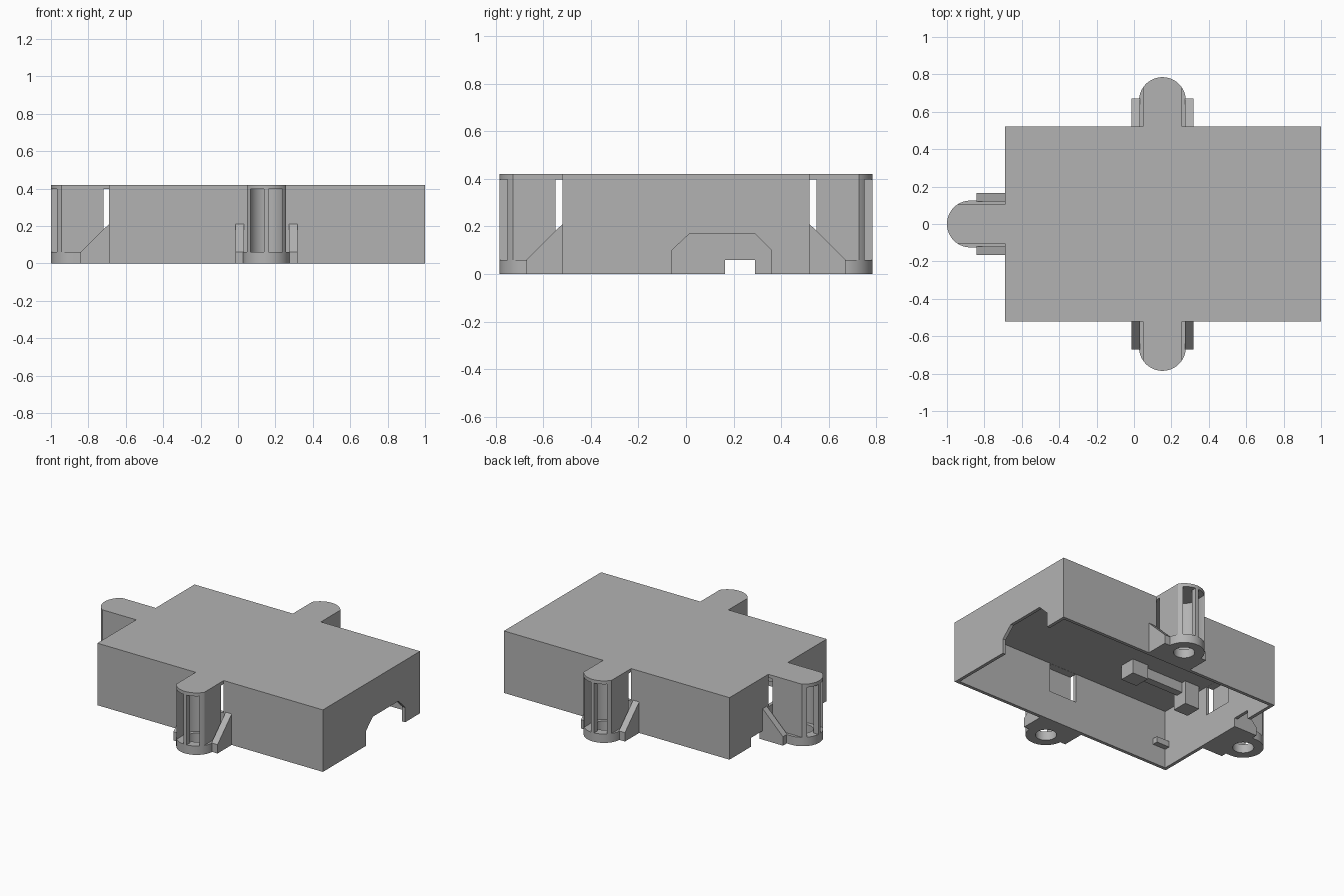
import bpy, bmesh
from math import radians, asin, sin, cos, pi
from mathutils import Matrix, Vector

cube = bpy.data.objects.get("Cube")
if cube:
    bpy.data.objects.remove(cube, do_unlink=True)

grey = bpy.data.materials.new("plain grey")
grey.use_nodes = True
colour = (0.45, 0.45, 0.45, 1)
grey.diffuse_color = colour
grey.node_tree.nodes["Principled BSDF"].inputs["Base Color"].default_value = colour

H, SKIN = 0.42, 0.022
X0, X1, Y1 = -0.69, 1.0, 0.52


def prism(name, pts, lo, hi, axis="z", matrix=Matrix()):
    """Extrude a closed outline along one axis."""
    place = {"x": lambda p, t: (t, p[0], p[1]),
             "y": lambda p, t: (p[0], t, p[1]),
             "z": lambda p, t: (p[0], p[1], t)}[axis]
    bm = bmesh.new()
    face = bm.faces.new([bm.verts.new(place(p, lo)) for p in pts])
    top = bmesh.ops.extrude_face_region(bm, geom=[face])["geom"]
    shift = Vector(place((0, 0), hi - lo))
    bmesh.ops.translate(bm, vec=shift, verts=[v for v in top if isinstance(v, bmesh.types.BMVert)])
    bmesh.ops.recalc_face_normals(bm, faces=bm.faces)
    bm.transform(matrix)
    mesh = bpy.data.meshes.new(name)
    bm.to_mesh(mesh)
    bm.free()
    mesh.materials.append(grey)
    obj = bpy.data.objects.new(name, mesh)
    bpy.context.collection.objects.link(obj)
    return obj


def block(name, x, y, z, matrix=Matrix()):
    pts = [(x[0], y[0]), (x[1], y[0]), (x[1], y[1]), (x[0], y[1])]
    return prism(name, pts, z[0], z[1], "z", matrix)


def circle(cx, r, n=40):
    return [(cx + r * cos(2 * pi * i / n), r * sin(2 * pi * i / n)) for i in range(n)]


def cut(obj, cutters):
    """Subtract the cutters, then discard them."""
    for c in cutters:
        mod = obj.modifiers.new("cut", "BOOLEAN")
        mod.operation, mod.solver, mod.object = "DIFFERENCE", "EXACT", c
        bpy.context.view_layer.objects.active = obj
        bpy.ops.object.modifier_apply(modifier=mod.name)
        bpy.data.objects.remove(c, do_unlink=True)


def smooth(obj):
    bpy.ops.object.select_all(action="DESELECT")
    obj.select_set(True)
    bpy.context.view_layer.objects.active = obj
    bpy.ops.object.shade_smooth_by_angle(angle=radians(30))


def rounded(centre, r, half, n=32):
    """Tongue outline: flat sides, round outer end."""
    a = asin(min(1, half / r))
    arc = [(centre + r * cos(-a + 2 * a * i / n), r * sin(-a + 2 * a * i / n)) for i in range(n + 1)]
    return [(0, -half)] + arc + [(0, half)]


# Hollow cover, open underneath
cover = block("cover", (X0, X1), (-Y1, Y1), (0, H))
cut(cover, [
    block("cavity", (X0 + SKIN, X1 - SKIN), (-Y1 + SKIN, Y1 - SKIN), (-0.1, H - SKIN)),
    prism("end_opening", [(-0.06, -0.1), (0.36, -0.1), (0.36, 0.10), (0.29, 0.17),
                          (0.015, 0.17), (-0.06, 0.10)], 0.9, 1.1, "x"),
    block("cable_notch", (X0 - 0.1, X0 + 0.1), (0.165, 0.29), (-0.1, 0.06)),
])


def mount(side, origin, angle, length):
    """Screw mount pointing outward from a cover wall."""
    m = Matrix.Translation(origin) @ Matrix.Rotation(radians(angle), 4, "Z")
    r, half = 0.125, 0.105
    c = length - r
    # Foot with screw hole
    foot = prism(side + "_mount_foot", rounded(c, r, r), 0, 0.06, "z", m)
    cut(foot, [prism("screw_hole", circle(c, 0.065), -0.1, 0.1, "z", m)])
    smooth(foot)
    # Tower with bore, two end slots and a slot beside the wall
    tower = prism(side + "_mount_tower", rounded(c, r, half), 0.06, H, "z", m)
    cut(tower, [prism("bore", circle(c, 0.09), 0.03, 0.4, "z", m)]
        + [block("end_slot", (c, c + 0.2), sorted((s * 0.012, s * 0.085)), (0.06, 0.397), m)
           for s in (-1, 1)]
        + [block("side_slot", (-0.02, 0.03), (-0.2, 0.2), (0.06, 0.397), m)])
    smooth(tower)
    cut(cover, [block("wall_slot", (-0.05, 0.02), (-half, half), (0.2, 0.397), m)])
    # Sloping ribs
    for s, word in ((-1, "first"), (1, "second")):
        lo, hi = sorted((s * 0.12, s * 0.165))
        prism(f"{side}_{word}_rib", [(0, 0), (0.152, 0), (0.152, 0.06), (0, 0.21)], lo, hi, "y", m)


mount("right", (X0, 0, 0), 180, 0.31)
mount("front", (0.152, -Y1, 0), -90, 0.265)
mount("back", (0.152, Y1, 0), 90, 0.265)

# Catches under the roof and on the inner wall
block("roof_catch", (-0.22, -0.1), (-0.24, -0.13), (0.3, 0.4))
block("roof_bar", (-0.55, -0.2), (-0.21, -0.16), (0.33, 0.4))
block("roof_stop", (-0.63, -0.52), (-0.24, -0.13), (0.24, 0.4))
block("wall_catch", (-0.67, -0.57), (-0.5, -0.46), (0.13, 0.17))
